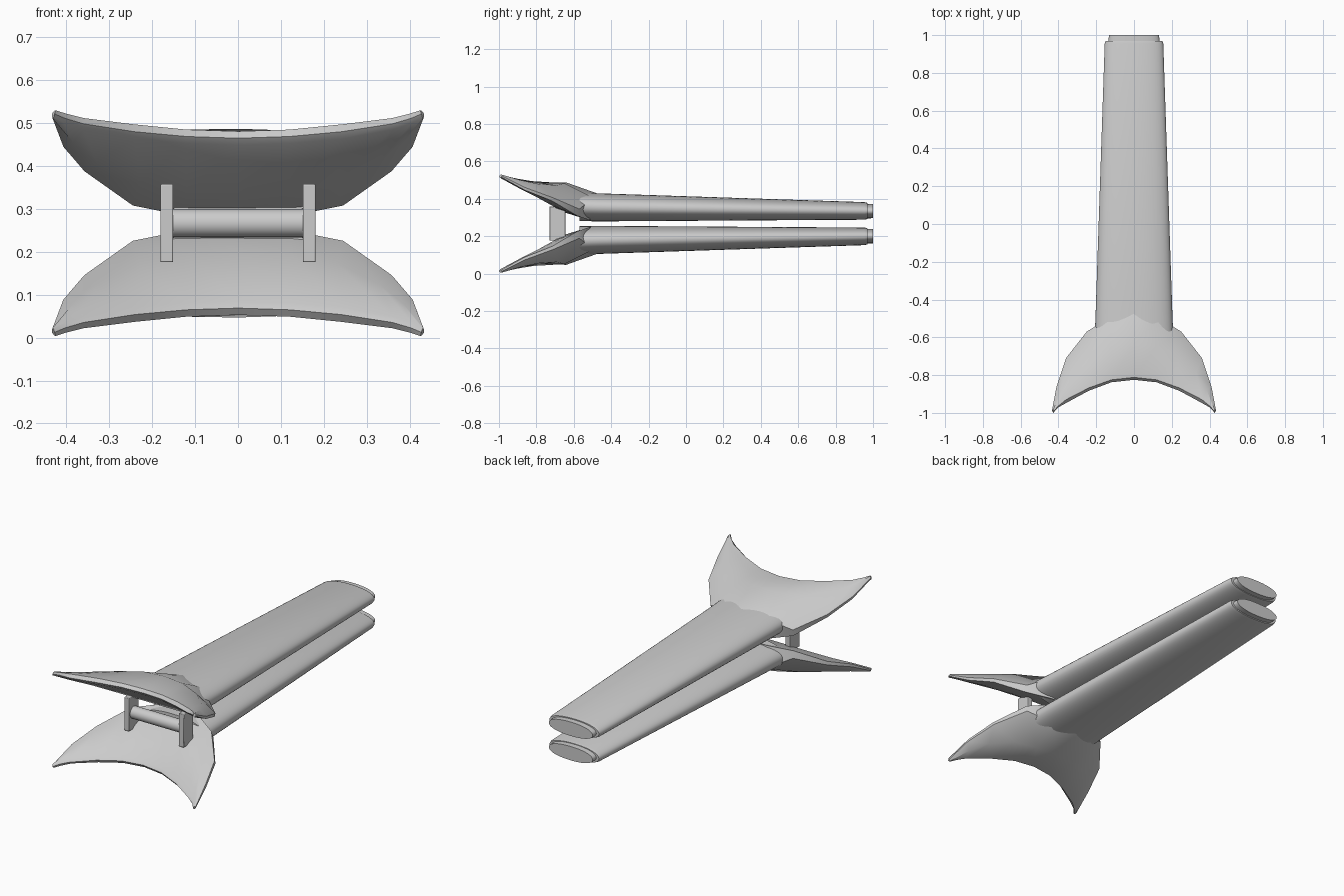
import bpy, bmesh, math

if "Cube" in bpy.data.objects:
    bpy.data.objects.remove(bpy.data.objects["Cube"])

ZM = 0.267  # mirror plane between the two halves

def make(name, rings, angle=35):
    """Loft closed rings of points into a capped solid."""
    bm = bmesh.new()
    rows = [[bm.verts.new(p) for p in r] for r in rings]
    n = len(rows[0])
    for a, b in zip(rows, rows[1:]):
        for i in range(n):
            j = (i + 1) % n
            bm.faces.new((a[i], a[j], b[j], b[i]))
    bm.faces.new(rows[0])
    bm.faces.new(rows[-1])
    bmesh.ops.recalc_face_normals(bm, faces=bm.faces)
    me = bpy.data.meshes.new(name)
    bm.to_mesh(me)
    bm.free()
    ob = bpy.data.objects.new(name, me)
    bpy.context.collection.objects.link(ob)
    bpy.context.view_layer.objects.active = ob
    ob.select_set(True)
    bpy.ops.object.shade_smooth_by_angle(angle=math.radians(angle))
    ob.select_set(False)
    return ob

def oval(y, hw, zc, hz, n=48):
    """Slightly squared oval in the xz plane."""
    pts = []
    for i in range(n):
        c, s = math.cos(2 * math.pi * i / n), math.sin(2 * math.pi * i / n)
        pts.append((hw * math.copysign(abs(c) ** 0.9, c), y,
                    zc + hz * math.copysign(abs(s) ** 0.9, s)))
    return pts

# Crescent blade rails, centre to tip, upper half
front_top = [(0, -.812, .481), (.12, -.825, .485), (.24, -.868, .497), (.36, -.93, .512), (.40, -.963, .522), (.425, -.99, .53)]
crease_top = [(0, -.64, .487), (.12, -.65, .483), (.23, -.69, .472), (.33, -.785, .478), (.385, -.88, .498), (.428, -.985, .529)]
rear_top = [(0, -.465, .425), (.13, -.495, .405), (.25, -.57, .345), (.36, -.71, .405), (.41, -.86, .46), (.434, -.985, .522)]
rear_low = [(0, -.5, .28), (.13, -.515, .285), (.245, -.58, .308), (.358, -.715, .388), (.407, -.86, .445), (.434, -.988, .516)]
crease_low = [(0, -.66, .33), (.12, -.67, .336), (.23, -.71, .36), (.33, -.80, .41), (.385, -.89, .455), (.432, -.993, .511)]
front_low = [(0, -.812, .449), (.12, -.825, .453), (.24, -.87, .463), (.36, -.935, .485), (.405, -.967, .50), (.43, -.995, .513)]

def station(k):
    ft, fl = front_top[k], front_low[k]
    mid = ((ft[0] + fl[0]) / 2, min(ft[1], fl[1]) - (.013 if k < 4 else .005),
           (ft[2] + fl[2]) / 2)
    return [ft, crease_top[k], rear_top[k], rear_low[k], crease_low[k], fl, mid]

half = [station(k) for k in range(6)]
blade_rings = [[(-x, y, z) for x, y, z in r] for r in reversed(half[1:])] + half

# Tapered handle and its stepped end cap
handle_rings = [oval(-.57, .207, .357, .076), oval(-.47, .203, .354, .075),
                oval(.955, .155, .335, .047), oval(.97, .150, .335, .043)]
cap_rings = [oval(.96, .135, .334, .039), oval(1.0, .133, .334, .038)]

def flip(rings):
    return [[(x, y, 2 * ZM - z) for x, y, z in r] for r in rings]

for part, rings, ang in (("blade", blade_rings, 40), ("handle", handle_rings, 35),
                         ("end_cap", cap_rings, 35)):
    make("upper_" + part, rings, ang)
    make("lower_" + part, flip(rings), ang)

# Hinge posts joining the blades
def box_ring(x, z):
    return [(x - .015, -.73, z), (x + .015, -.73, z), (x + .015, -.645, z), (x - .015, -.645, z)]

for side, x in (("left", -.166), ("right", .166)):
    post = make("hinge_post_" + side, [box_ring(x, .176), box_ring(x, .358)])
    b = post.modifiers.new("soft_edges", 'BEVEL')
    b.width = .003
    b.segments = 2

# Cross rod between the posts
rod = [[(x, -.688 + .033 * math.cos(a), ZM + .033 * math.sin(a))
        for a in (2 * math.pi * i / 32 for i in range(32))] for x in (-.155, .155)]
make("cross_rod", rod)
